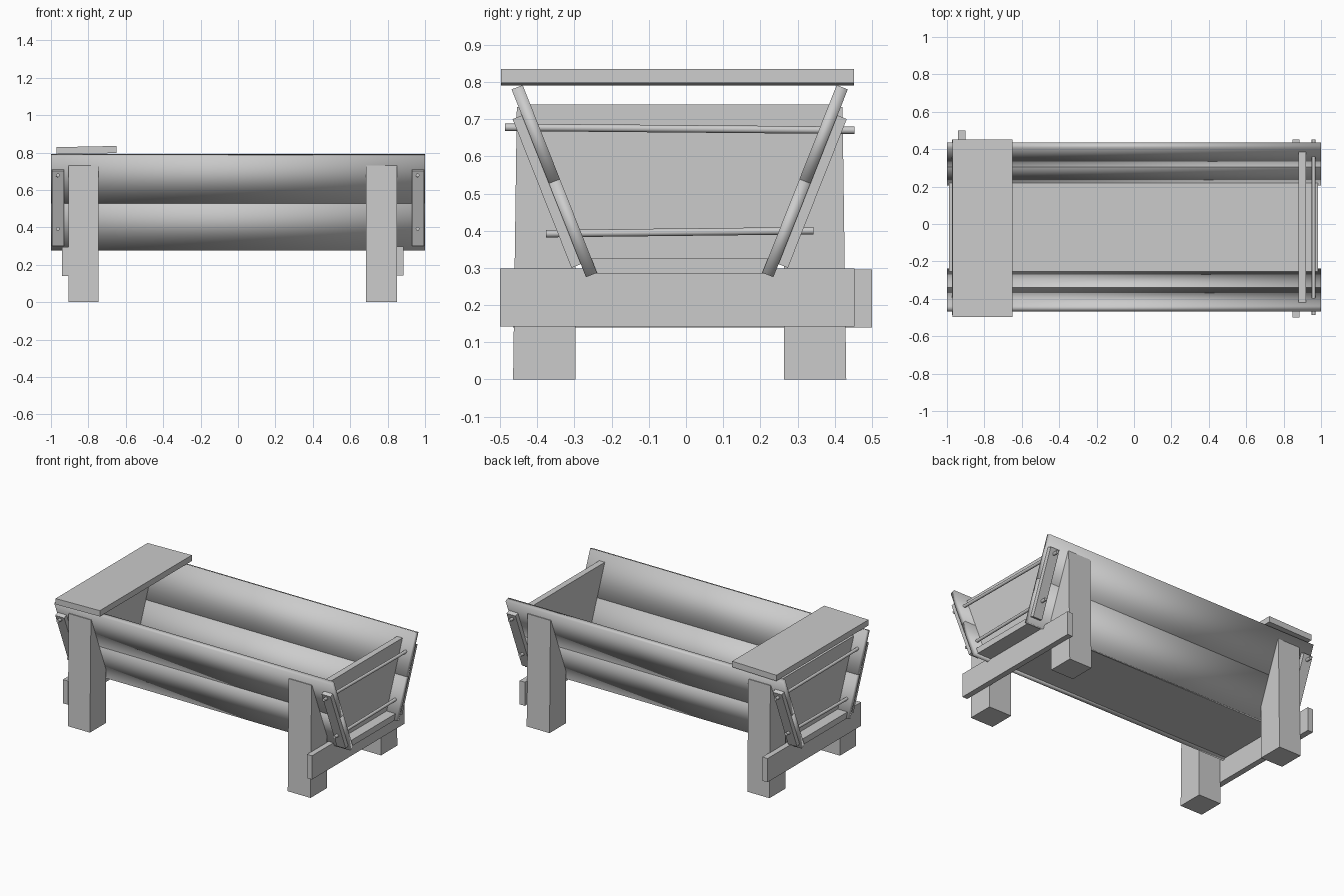
import bpy, bmesh, math
from mathutils import Vector, Matrix

if "Cube" in bpy.data.objects:
    bpy.data.objects.remove(bpy.data.objects["Cube"], do_unlink=True)

grey = bpy.data.materials.new("plain grey wood")
grey.use_nodes = True
colour = (0.6, 0.6, 0.6, 1)
grey.diffuse_color = colour
grey.node_tree.nodes["Principled BSDF"].inputs["Base Color"].default_value = colour

MID = -0.017  # centre line of the trough in y


def finish(name, bm):
    bmesh.ops.recalc_face_normals(bm, faces=bm.faces[:])
    mesh = bpy.data.meshes.new(name)
    bm.to_mesh(mesh)
    bm.free()
    mesh.materials.append(grey)
    obj = bpy.data.objects.new(name, mesh)
    bpy.context.collection.objects.link(obj)
    return obj


def prism(name, profile, x0, x1):
    """Extrude a (y, z) profile along x."""
    bm = bmesh.new()
    face = bm.faces.new([bm.verts.new((x0, y, z)) for y, z in profile])
    out = bmesh.ops.extrude_face_region(bm, geom=[face])
    verts = [v for v in out["geom"] if isinstance(v, bmesh.types.BMVert)]
    bmesh.ops.translate(bm, verts=verts, vec=(x1 - x0, 0, 0))
    return finish(name, bm)


def board(name, x, y, z, tilt=0.0):
    """Box from three (low, high) ranges, turned about y by tilt."""
    bm = bmesh.new()
    bmesh.ops.create_cube(bm, size=1)
    size = [b - a for a, b in (x, y, z)]
    mid = Vector([(a + b) / 2 for a, b in (x, y, z)])
    bmesh.ops.scale(bm, verts=bm.verts, vec=size)
    bmesh.ops.rotate(bm, verts=bm.verts, matrix=Matrix.Rotation(tilt, 3, 'Y'))
    bmesh.ops.translate(bm, verts=bm.verts, vec=mid)
    return finish(name, bm)


def rod(name, start, end, radius):
    a, b = Vector(start), Vector(end)
    bm = bmesh.new()
    bmesh.ops.create_cone(bm, cap_ends=True, segments=16, radius1=radius,
                          radius2=radius, depth=(b - a).length)
    turn = (b - a).to_track_quat('Z', 'Y').to_matrix()
    bmesh.ops.rotate(bm, verts=bm.verts, matrix=turn)
    bmesh.ops.translate(bm, verts=bm.verts, vec=(a + b) / 2)
    obj = finish(name, bm)
    bpy.ops.object.select_all(action='DESELECT')
    obj.select_set(True)
    bpy.context.view_layer.objects.active = obj
    bpy.ops.object.shade_smooth_by_angle(angle=math.radians(40))


def slanted(side, z0, z1, offset, thick):
    """Profile of a plank lying along the sloping side, offset outwards."""
    along = Vector((0.2, 0.505)).normalized()
    out = Vector((along.y, -along.x))
    foot = Vector((0.252, 0.275))
    ends = [foot + along * ((z - foot.y) / along.y) + out * offset for z in (z0, z1)]
    pts = [ends[0], ends[1], ends[1] - out * thick, ends[0] - out * thick]
    return [(MID + side * p.x, p.y) for p in pts]


# Sloping sides, each of two planks, with a cleat at both ends
for side, where in ((-1, "front"), (1, "back")):
    for part, z0, z1 in (("lower", 0.275, 0.527), ("upper", 0.527, 0.78)):
        plank = prism(f"{where}_{part}_plank", slanted(side, z0, z1, 0, 0.032), -1, 1)
        plank.data.shade_smooth()
    for x0, x1, end in ((-0.995, -0.93, "right"), (0.93, 0.995, "left")):
        prism(f"{where}_{end}_cleat", slanted(side, 0.31, 0.71, 0.027, 0.027), x0, x1)

# Legs, cut to fit against the sloping sides
for side, where in ((-1, "front"), (1, "back")):
    shape = [(0.448, 0), (0.28, 0), (0.28, 0.345), (0.433, 0.732), (0.438, 0.732)]
    profile = [(MID + side * y, z) for y, z in shape]
    prism(f"{where}_right_leg", profile, -0.905, -0.745)
    prism(f"{where}_left_leg", profile, 0.685, 0.85)

# Floor and end panels
board("floor", (-0.99, 0.985), (-0.258, 0.224), (0.285, 0.325))
panel = [(MID + s * y, z) for s, y, z in
         ((-1, 0.24, 0.325), (1, 0.24, 0.325), (1, 0.405, 0.74), (-1, 0.405, 0.74))]
prism("right_end_panel", panel, -0.92, -0.88)
prism("left_end_panel", panel, 0.88, 0.92)

# Cross beams outside the legs, and the seat board on top
board("left_cross_beam", (0.848, 0.885), (-0.5, 0.453), (0.143, 0.298))
board("right_cross_beam", (-0.94, -0.902), (-0.465, 0.5), (0.14, 0.295))
board("top_board", (-0.97, -0.65), (-0.498, 0.452), (0.794, 0.832), -0.02)

# Tie rods through both sides at each end
for x, end in ((-0.963, "right"), (0.96, "left")):
    rod(f"{end}_upper_rod", (x, -0.487, 0.678), (x, 0.453, 0.670), 0.01)
    rod(f"{end}_lower_rod", (x, -0.377, 0.392), (x, 0.343, 0.400), 0.01)
